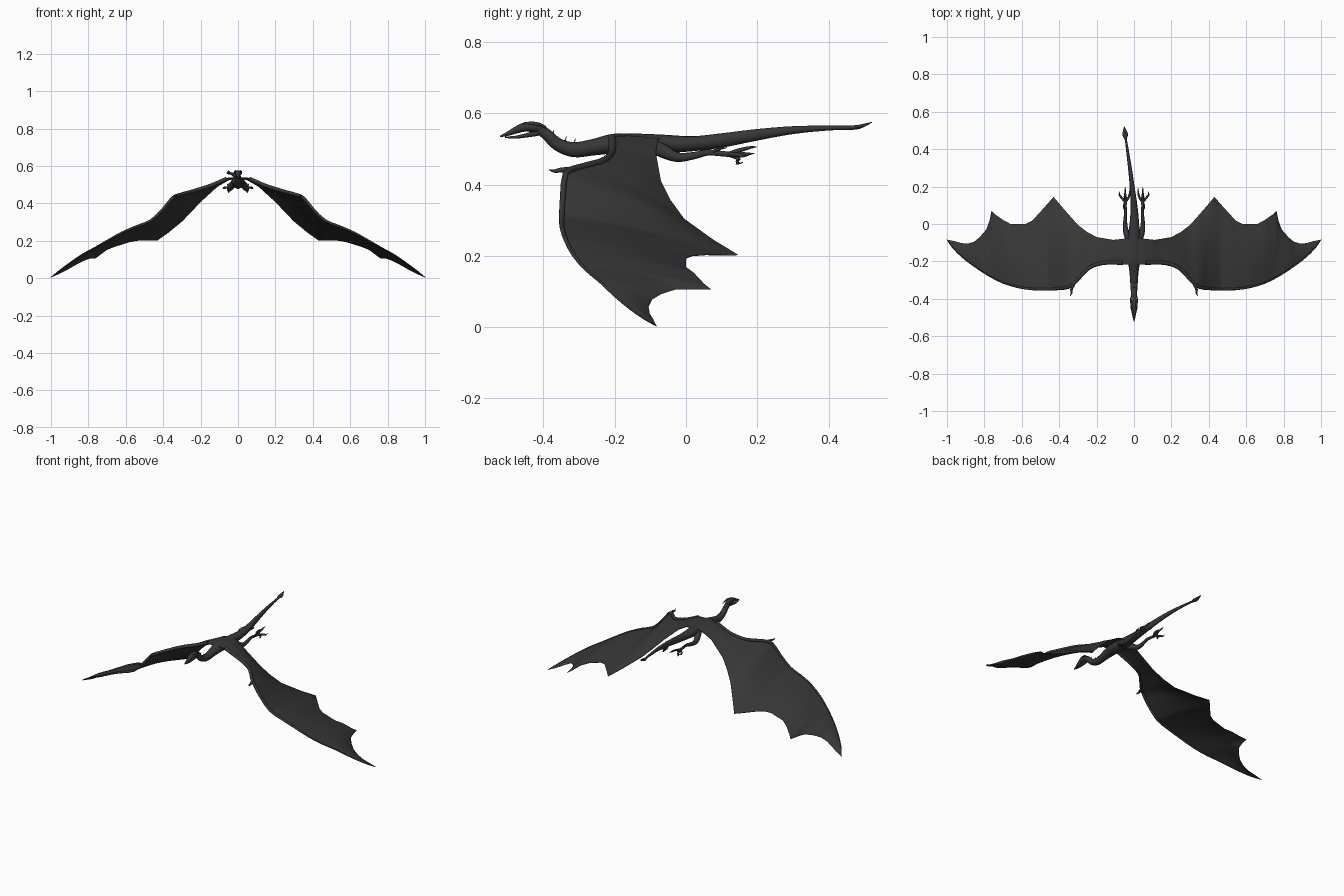
import bpy, bmesh, math
from mathutils import Vector

mat = bpy.data.materials.new("charcoal")
mat.diffuse_color = (0.038, 0.038, 0.038, 1)


def loft(name, rings):
    """Skin a list of equal-length closed rings and cap both ends."""
    bm = bmesh.new()
    vs = [[bm.verts.new(p) for p in r] for r in rings]
    n = len(rings[0])
    for a, b in zip(vs, vs[1:]):
        for i in range(n):
            j = (i + 1) % n
            bm.faces.new((a[i], a[j], b[j], b[i]))
    bm.faces.new(vs[0][::-1])
    bm.faces.new(vs[-1])
    bmesh.ops.remove_doubles(bm, verts=bm.verts, dist=1e-5)
    bmesh.ops.recalc_face_normals(bm, faces=bm.faces)
    me = bpy.data.meshes.new(name)
    bm.to_mesh(me)
    bm.free()
    me.materials.append(mat)
    ob = bpy.data.objects.new(name, me)
    bpy.context.collection.objects.link(ob)
    bpy.context.view_layer.objects.active = ob
    bpy.ops.object.select_all(action='DESELECT')
    ob.select_set(True)
    bpy.ops.object.shade_smooth_by_angle(angle=math.radians(60))
    return ob


def smooth(pts, sub):
    """Catmull-Rom resampling of tuples."""
    out = []
    for i in range(len(pts) - 1):
        p0, p1, p2, p3 = (pts[max(i - 1, 0)], pts[i], pts[i + 1],
                          pts[min(i + 2, len(pts) - 1)])
        for s in range(sub):
            t = s / sub
            out.append([0.5 * (2 * b + (c - a) * t + (2 * a - 5 * b + 4 * c - d) * t * t
                               + (3 * b - a - 3 * c + d) * t ** 3)
                        for a, b, c, d in zip(p0, p1, p2, p3)])
    out.append(list(pts[-1]))
    return out


def tube(name, pts, sub=4, n=12, sx=1):
    """Tapered tube through (x, y, z, half width, half height)."""
    ps = smooth([(p[0] * sx, *p[1:4], p[-1]) for p in pts], sub)
    rings = []
    for i, p in enumerate(ps):
        t = (Vector(ps[min(i + 1, len(ps) - 1)][:3]) - Vector(ps[max(i - 1, 0)][:3])).normalized()
        up = Vector((0, 0, 1)) if abs(t.z) < 0.95 else Vector((0, 1, 0))
        side = t.cross(up).normalized()
        up = side.cross(t)
        rw, rh = max(p[3], 0.0008), max(p[4], 0.0008)
        rings.append([Vector(p[:3]) + side * rw * math.cos(2 * math.pi * k / n)
                      + up * rh * math.sin(2 * math.pi * k / n) for k in range(n)])
    return loft(name, rings)


# Neck, trunk and tail in one sweep
tube("body", [(0, -.415, .558, .014, .014), (0, -.39, .540, .015, .016),
              (0, -.36, .513, .017, .018), (0, -.315, .498, .020, .021),
              (0, -.26, .505, .024, .023), (0, -.20, .515, .032, .028),
              (0, -.13, .514, .036, .029), (0, -.06, .514, .031, .026),
              (.002, .02, .515, .024, .021), (0, .10, .524, .018, .020),
              (-.010, .20, .540, .013, .016), (-.022, .30, .553, .010, .011),
              (-.036, .40, .559, .007, .007), (-.046, .47, .560, .005, .006)], n=16)
tube("tail_spade", [(-.045, .45, .560, .005, .006), (-.047, .478, .561, .015, .006),
                    (-.049, .495, .565, .011, .005), (-.052, .522, .575, .001, .001)])

# Head with open beak
tube("upper_jaw", [(0, -.395, .555, .010, .010), (0, -.42, .560, .018, .014),
                   (0, -.45, .562, .018, .013), (0, -.475, .554, .012, .010),
                   (0, -.50, .543, .007, .006), (0, -.522, .535, .001, .002)])
tube("lower_jaw", [(0, -.415, .545, .013, .008), (0, -.45, .538, .011, .006),
                   (0, -.48, .533, .007, .004), (0, -.508, .533, .001, .002)])
for y, z in ((-.375, .540), (-.34, .522), (-.315, .515)):
    tube("neck_spine", [(0, y - .012, z - .012, .005, .008), (0, y, z, .003, .004),
                        (0, y + .004, z + .014, .0, .0)], n=6)

# Wing outlines: (x, y, z) along the front and back edges
LEAD = [(0, -.218, .535), (.06, -.217, .532), (.14, -.215, .497), (.20, -.225, .478),
        (.25, -.25, .463), (.31, -.315, .447), (.35, -.345, .430), (.40, -.352, .370),
        (.465, -.355, .308), (.54, -.353, .278), (.62, -.342, .244), (.70, -.318, .200),
        (.77, -.283, .160), (.83, -.245, .128), (.89, -.203, .088), (.94, -.160, .052),
        (.975, -.122, .025), (1.0, -.085, .004)]
TRAIL = [(0, -.070, .535), (.05, -.078, .525), (.11, -.085, .49), (.20, -.07, .408),
         (.25, -.043, .355), (.30, -.005, .303), (.375, .08, .242), (.43, .145, .203),
         (.465, .105, .202), (.51, .055, .203), (.545, .017, .200), (.58, 0, .193),
         (.66, 0, .168), (.70, .022, .152), (.74, .050, .122), (.762, .070, .106),
         (.772, .020, .106), (.79, -.030, .106), (.825, -.07, .093), (.855, -.095, .078),
         (.89, -.105, .058), (.925, -.102, .038), (.957, -.092, .022), (1.0, -.084, .004)]


def at(line, x):
    for a, b in zip(line, line[1:]):
        if x <= b[0]:
            t = (x - a[0]) / (b[0] - a[0])
            return a[1] + (b[1] - a[1]) * t, a[2] + (b[2] - a[2]) * t
    return line[-1][1:]


stations = sorted({p[0] for p in LEAD + TRAIL} | {round(i / 60, 3) for i in range(60)})
M = 10
for sx, side in ((1, "left"), (-1, "right")):
    # Membrane: thin, slightly arched section at each station
    rings = []
    for x in stations:
        (y0, z0), (y1, z1) = at(LEAD, x), at(TRAIL, x)
        top, low = [], []
        for k in range(M + 1):
            u = k / M
            h = (.0015 + .005 * (1 - u) * math.sqrt(u)) * (1.2 - x)
            arch = .014 * math.sin(math.pi * u) * min(1, 6 * (1 - x)) * min(1, 6 * x)
            z = z0 + (z1 - z0) * u + arch
            y = y0 + (y1 - y0) * u
            top.append((sx * x, y, z + h))
            low.append((sx * x, y, z - h))
        rings.append(top + low[::-1])
    loft(side + "_wing_membrane", rings)

    # Arm bone along the front edge
    arm = []
    for x, y, z in LEAD[1:]:
        r = .002 + .010 * (1 - x)
        arm.append((x, y + r * .8, z, r, r))
    tube(side + "_wing_arm", arm, sub=2, n=10, sx=sx)
    tube(side + "_wing_claw", [(.325, -.325, .440, .010, .010), (.334, -.350, .441, .007, .007),
                               (.334, -.368, .438, .005, .005), (.342, -.384, .441, .001, .001)],
         n=8, sx=sx)

    # Horn sweeping back from the brow
    tube(side + "_horn", [(.008, -.455, .570, .005, .005), (.013, -.43, .572, .006, .005),
                          (.018, -.405, .567, .004, .004), (.021, -.388, .556, .001, .001)],
         n=8, sx=sx)

    # Trailing hind leg and splayed toes
    tube(side + "_hind_leg", [(.015, -.10, .512, .018, .020), (.034, -.065, .495, .018, .020),
                              (.046, -.025, .477, .014, .014), (.047, .02, .481, .010, .011),
                              (.045, .06, .490, .008, .009), (.046, .10, .487, .007, .008),
                              (.046, .135, .484, .010, .008), (.046, .148, .484, .004, .004)],
         n=10, sx=sx)
    for tx, ty, tz in ((.022, .192, .488), (.047, .198, .506), (.078, .175, .482), (.050, .160, .462)):
        tube(side + "_toe", [(.046, .115, .485, .005, .005),
                             ((.046 + tx) / 2 + (tx - .046) * .3, .147, (.485 + tz) / 2, .006, .006),
                             (tx, ty - .018, tz - .002, .004, .004), (tx, ty, tz, .001, .001)],
             n=8, sx=sx)
    tube(side + "_heel_spur", [(.046, .07, .490, .005, .005), (.055, .09, .499, .004, .004),
                               (.058, .115, .504, .001, .001)], n=8, sx=sx)
